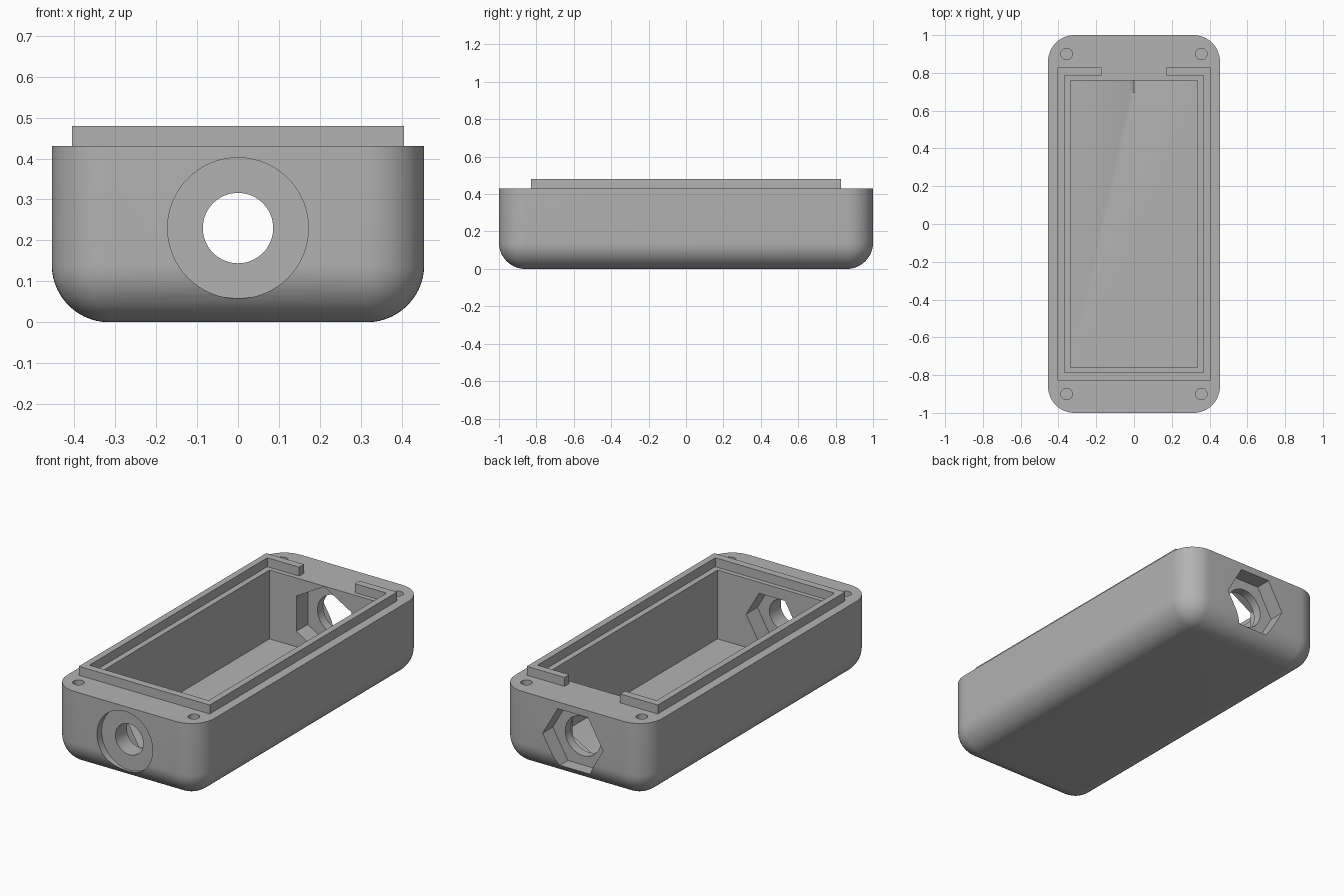
import bpy, bmesh, math
from mathutils import Matrix

if "Cube" in bpy.data.objects:
    bpy.data.objects.remove(bpy.data.objects["Cube"])

HX, HY, DECK, TOP = 0.455, 1.0, 0.43, 0.48   # half sizes, deck and lip heights
CX, CY, FLOOR = 0.337, 0.76, 0.045           # cavity half sizes and floor
PORT_Z = 0.23

grey = bpy.data.materials.new("light_grey_plastic")
grey.diffuse_color = (0.45, 0.45, 0.45, 1)
grey.use_nodes = True
grey.node_tree.nodes["Principled BSDF"].inputs["Base Color"].default_value = grey.diffuse_color


def make_object(name, bm):
    bmesh.ops.recalc_face_normals(bm, faces=bm.faces)
    mesh = bpy.data.meshes.new(name)
    bm.to_mesh(mesh)
    bm.free()
    mesh.materials.append(grey)
    ob = bpy.data.objects.new(name, mesh)
    bpy.context.collection.objects.link(ob)
    return ob


def box(bm, x0, x1, y0, y1, z0, z1):
    m = Matrix.Translation(((x0 + x1) / 2, (y0 + y1) / 2, (z0 + z1) / 2))
    m = m @ Matrix.Diagonal((x1 - x0, y1 - y0, z1 - z0, 1))
    return bmesh.ops.create_cube(bm, size=1, matrix=m)


def select_only(ob):
    bpy.ops.object.select_all(action='DESELECT')
    ob.select_set(True)
    bpy.context.view_layer.objects.active = ob


def cut(target, bm):
    cutter = make_object("cutter", bm)
    cutter.hide_render = True
    mod = target.modifiers.new("cut", 'BOOLEAN')
    mod.operation, mod.solver, mod.object = 'DIFFERENCE', 'EXACT', cutter
    select_only(target)
    bpy.ops.object.modifier_apply(modifier=mod.name)
    bpy.data.objects.remove(cutter)


def port(target, radius, y0, y1, sides=64, turn=0.0):
    """Cut a prism along y, centred on the port height."""
    bm = bmesh.new()
    m = (Matrix.Translation((0, (y0 + y1) / 2, PORT_Z))
         @ Matrix.Rotation(math.pi / 2, 4, 'X') @ Matrix.Rotation(turn, 4, 'Z'))
    bmesh.ops.create_cone(bm, cap_ends=True, segments=sides, radius1=radius,
                          radius2=radius, depth=y1 - y0, matrix=m)
    cut(target, bm)


# rounded case body: every edge but the top rim is rounded
bm = bmesh.new()
box(bm, -HX, HX, -HY, HY, 0, DECK)
edges = [e for e in bm.edges if any(v.co.z < 0.1 for v in e.verts)]
bmesh.ops.bevel(bm, geom=edges, offset=0.14, segments=14, profile=0.5,
                affect='EDGES', clamp_overlap=False)
case = make_object("case_body", bm)

# main cavity
bm = bmesh.new()
box(bm, -CX, CX, -CY, CY, FLOOR, 1)
cut(case, bm)

# screw holes in the four corners
for sx in (-1, 1):
    for sy in (-1, 1):
        bm = bmesh.new()
        bmesh.ops.create_cone(bm, cap_ends=True, segments=32, radius1=0.03,
                              radius2=0.03, depth=0.6,
                              matrix=Matrix.Translation((0.357 * sx, 0.9 * sy, 0.48)))
        cut(case, bm)

# front port: round recess, through hole, inner hexagonal pocket
FLAT = math.pi / 6   # puts hexagon flats at top and bottom
port(case, 0.172, -1.1, -0.96)
port(case, 0.086, -1.2, -0.7)
port(case, 0.16, -0.86, -0.7, 6, FLAT)

# back port: outer hexagon, through hole, inner upright hexagon
port(case, 0.187, 0.91, 1.1, 6, FLAT)
port(case, 0.11, 0.7, 1.2)
port(case, 0.197, 0.7, 0.86, 6, 0)

select_only(case)
bpy.ops.object.shade_smooth_by_angle(angle=math.radians(30))

# raised lip around the cavity, open in the middle of the back
ox, oy, ix, iy, gap = 0.405, 0.828, 0.369, 0.786, 0.172
half = [(gap, oy), (ox, oy), (ox, -oy)]
inner = [(ix, -iy), (ix, iy), (gap, iy)]
outline = (half + [(-x, y) for x, y in reversed(half)]
           + [(-x, y) for x, y in reversed(inner)] + inner)
bm = bmesh.new()
face = bm.faces.new([bm.verts.new((x, y, DECK)) for x, y in outline])
ext = bmesh.ops.extrude_face_region(bm, geom=[face])
bmesh.ops.translate(bm, vec=(0, 0, TOP - DECK),
                    verts=[v for v in ext["geom"] if isinstance(v, bmesh.types.BMVert)])
if face.is_valid and len(bm.faces) == len(outline) + 1:
    bm.faces.new([v for v in face.verts])
make_object("raised_lip", bm)
